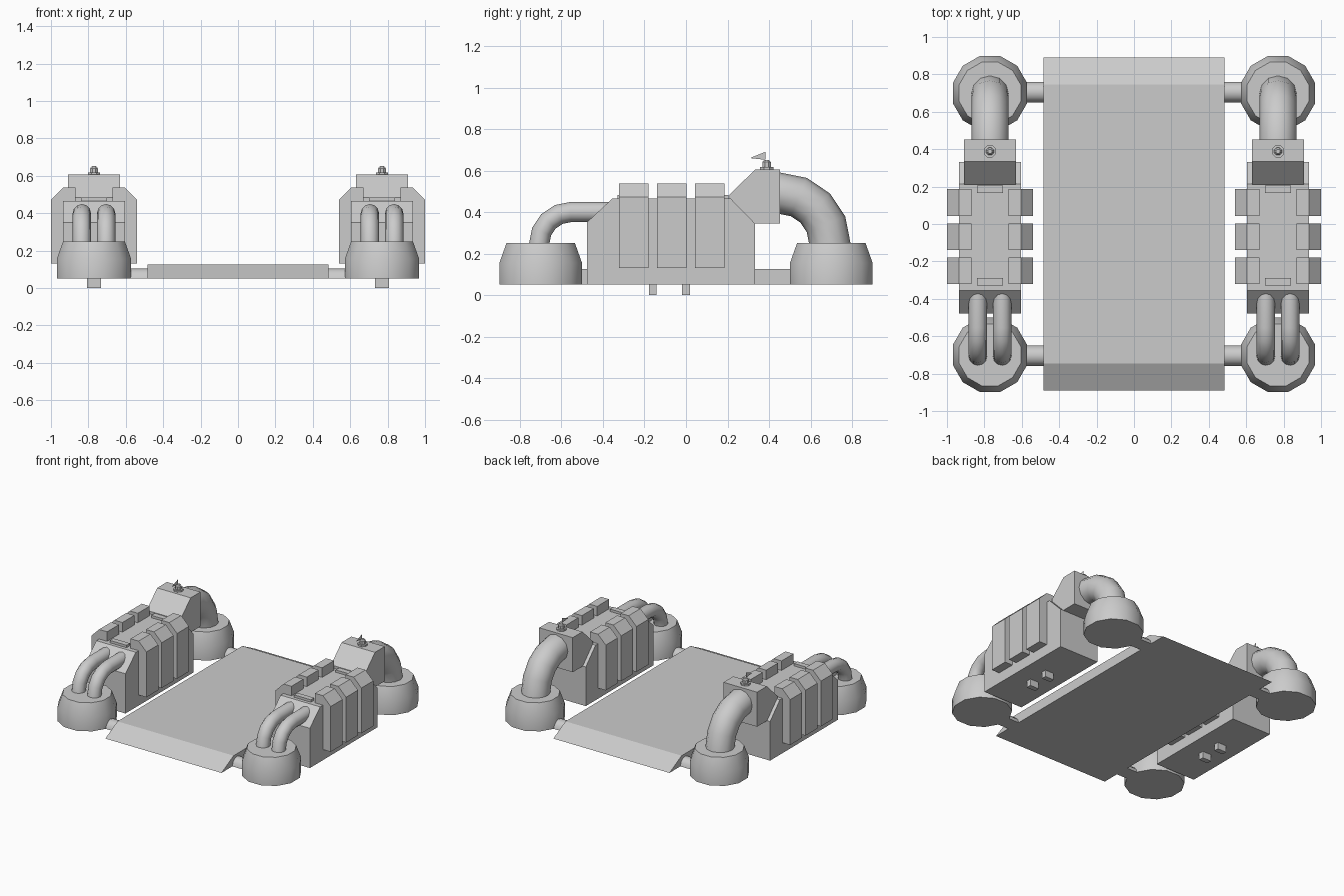
import bpy, bmesh
from math import radians, pi
from mathutils import Matrix, Vector

if "Cube" in bpy.data.objects:
    bpy.data.objects.remove(bpy.data.objects["Cube"])

UNIT_X = 0.77   # centre line of each side engine


def finish(name, bm, mirror=True, smooth=False):
    bmesh.ops.recalc_face_normals(bm, faces=bm.faces[:])
    mesh = bpy.data.meshes.new(name)
    bm.to_mesh(mesh)
    bm.free()
    if smooth:
        for p in mesh.polygons:
            p.use_smooth = True
        mesh.set_sharp_from_angle(angle=radians(35))
    obj = bpy.data.objects.new(name, mesh)
    bpy.context.collection.objects.link(obj)
    if mirror:
        obj.modifiers.new("Mirror", 'MIRROR').use_mirror_merge = False
    return obj


def prism(bm, profile, axis, lo, hi):
    """Extrude a 2D profile, (y, z) along x or (x, z) along y."""
    def place(p, d):
        return (d, p[0], p[1]) if axis == 'x' else (p[0], d, p[1])
    face = bm.faces.new([bm.verts.new(place(p, lo)) for p in profile])
    ext = bmesh.ops.extrude_face_region(bm, geom=[face], use_keep_orig=True)
    verts = [v for v in ext['geom'] if isinstance(v, bmesh.types.BMVert)]
    bmesh.ops.translate(bm, verts=verts, vec=Vector(place((0, 0), hi - lo)))


def box(bm, x0, x1, y0, y1, z0, z1):
    prism(bm, [(y0, z0), (y1, z0), (y1, z1), (y0, z1)], 'x', x0, x1)


def lathe_stage(bm, x, y, z0, z1, r0, r1, sides):
    bmesh.ops.create_cone(
        bm, cap_ends=True, segments=sides, radius1=r0, radius2=r1, depth=z1 - z0,
        matrix=Matrix.Translation((x, y, (z0 + z1) / 2)) @ Matrix.Rotation(pi / sides, 4, 'Z'))


def elbow(bm, x, centre_y, centre_z, bend, radius, side, straight):
    """Pipe rising from a tank and bending a quarter turn towards the body."""
    ring = bmesh.ops.create_circle(
        bm, segments=12, radius=radius,
        matrix=Matrix.Translation((x, centre_y + side * bend, centre_z)))
    edges = list({e for v in ring['verts'] for e in v.link_edges})
    spun = bmesh.ops.spin(bm, geom=edges, cent=(x, centre_y, centre_z), axis=(1, 0, 0),
                          angle=side * pi / 2, steps=4)
    last = [g for g in spun['geom_last'] if isinstance(g, bmesh.types.BMEdge)]
    ext = bmesh.ops.extrude_edge_only(bm, edges=last)
    verts = [g for g in ext['geom'] if isinstance(g, bmesh.types.BMVert)]
    bmesh.ops.translate(bm, verts=verts, vec=(0, -side * straight, 0))
    bmesh.ops.holes_fill(bm, edges=[e for e in bm.edges if e.is_boundary])


# Central deck with ramped ends
bm = bmesh.new()
prism(bm, [(-0.89, 0.05), (0.89, 0.05), (0.745, 0.125), (-0.745, 0.125)], 'x', -0.485, 0.485)
finish("deck", bm, mirror=False)

# Half-round rods linking deck and tanks
bm = bmesh.new()
for y in (-0.705, 0.705):
    arc = [Matrix.Rotation(pi * i / 6, 2) @ Vector((0.055, 0)) for i in range(7)]
    prism(bm, [(y + p.x, 0.05 + p.y) for p in arc], 'x', 0.45, 0.62)
finish("link_rods", bm, smooth=True)

# Round tanks at the four corners, straight wall then tapered shoulder
for name, y in (("front_tank", -0.70), ("rear_tank", 0.70)):
    bm = bmesh.new()
    top = bmesh.ops
    lathe_stage(bm, UNIT_X, y, 0.05, 0.155, 0.206, 0.206, 12)
    cap = max(bm.faces, key=lambda f: f.calc_center_median().z)
    verts = bmesh.ops.extrude_discrete_faces(bm, faces=[cap])['faces'][0].verts[:]
    bmesh.ops.translate(bm, verts=verts, vec=(0, 0, 0.095))
    bmesh.ops.scale(bm, verts=verts, vec=(0.83, 0.83, 1),
                    space=Matrix.Translation((-UNIT_X, -y, 0)))
    finish(name, bm, smooth=True)

# Engine body with sloped ends
bm = bmesh.new()
prism(bm, [(-0.478, 0.05), (0.332, 0.05), (0.332, 0.345), (0.215, 0.465),
           (-0.355, 0.465), (-0.478, 0.35)], 'x', UNIT_X - 0.165, UNIT_X + 0.165)
finish("engine_body", bm)

# Three chamfered ribs wrapping each side of the body
bm = bmesh.new()
rib = [(0.16, 0.13), (0.23, 0.13), (0.23, 0.472), (0.165, 0.537),
       (0.098, 0.537), (0.098, 0.46), (0.16, 0.46)]
for y in (-0.251, -0.068, 0.115):
    for s in (-1, 1):
        prism(bm, [(UNIT_X + s * px, pz) for px, pz in rib], 'y', y - 0.071, y + 0.071)
finish("body_ribs", bm)

# Low bars on top of the body
bm = bmesh.new()
for y in (-0.31, 0.185):
    box(bm, UNIT_X - 0.07, UNIT_X + 0.07, y - 0.02, y + 0.02, 0.455, 0.483)
finish("top_bars", bm)

# Raised exhaust housing at the rear
bm = bmesh.new()
prism(bm, [(0.21, 0.485), (0.335, 0.606), (0.452, 0.606), (0.452, 0.345),
           (0.33, 0.345), (0.21, 0.465)], 'x', UNIT_X - 0.14, UNIT_X + 0.14)
finish("exhaust_housing", bm)

# Small valve and its thin flag
bm = bmesh.new()
lathe_stage(bm, UNIT_X, 0.388, 0.6, 0.618, 0.035, 0.035, 8)
lathe_stage(bm, UNIT_X, 0.388, 0.618, 0.64, 0.022, 0.022, 8)
lathe_stage(bm, UNIT_X, 0.388, 0.64, 0.652, 0.022, 0.012, 8)
finish("valve", bm)
bm = bmesh.new()
bm.faces.new([bm.verts.new((UNIT_X, y, z)) for y, z in
              ((0.308, 0.66), (0.382, 0.652), (0.382, 0.69))])
finish("valve_flag", bm)

# Large rear pipe and twin front pipes
bm = bmesh.new()
elbow(bm, UNIT_X, 0.45, 0.248, 0.243, 0.1, 1, 0.03)
finish("rear_pipe", bm, smooth=True)
bm = bmesh.new()
for dx in (-0.065, 0.065):
    elbow(bm, UNIT_X + dx, -0.555, 0.248, 0.152, 0.049, -1, 0.2)
finish("front_pipes", bm, smooth=True)

# Drain stubs under the body
bm = bmesh.new()
for y in (-0.16, 0.0):
    box(bm, UNIT_X - 0.037, UNIT_X + 0.037, y - 0.019, y + 0.019, 0.0, 0.06)
finish("drain_stubs", bm)
